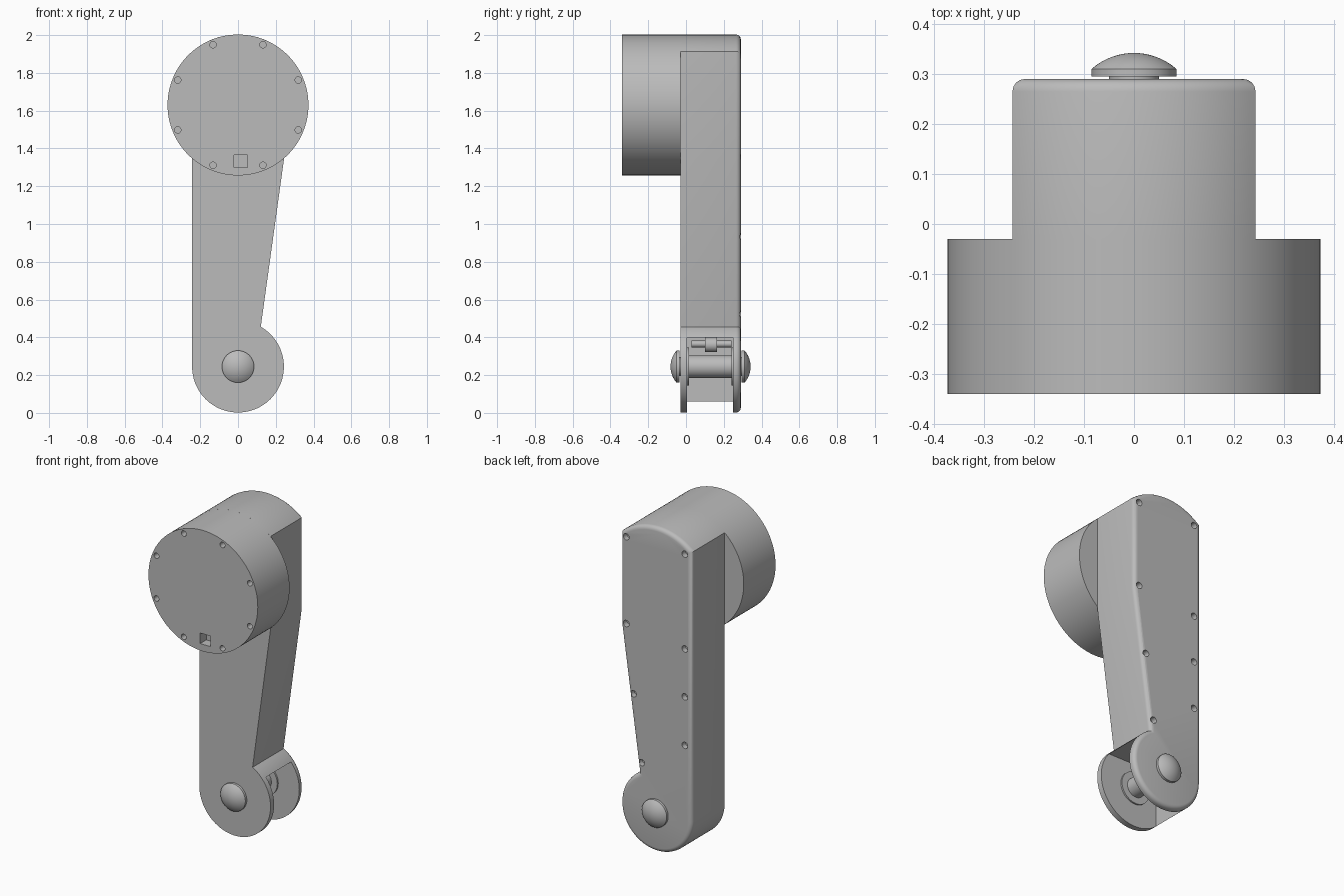
import bpy, bmesh
from math import sin, cos, pi, sqrt, radians, atan2
from mathutils import Matrix, Vector

if "Cube" in bpy.data.objects:
    bpy.data.objects.remove(bpy.data.objects["Cube"], do_unlink=True)

grey = bpy.data.materials.new("plain grey")
grey.use_nodes = True
colour = (0.5, 0.5, 0.5, 1)
grey.diffuse_color = colour
grey.node_tree.nodes["Principled BSDF"].inputs["Base Color"].default_value = colour

HUB_Z, HUB_R = 1.63, 0.373
PIVOT_Z, HALF = 0.245, 0.243
FRONT, ARM_FRONT, BACK = -0.34, -0.03, 0.29
SLOT_FRONT, SLOT_BACK = 0.005, 0.25


def arc(cx, cz, r, a0, a1, n):
    return [(cx + r * cos(a0 + (a1 - a0) * i / n), cz + r * sin(a0 + (a1 - a0) * i / n))
            for i in range(n + 1)]


def circle(cx, cz, r, n=64):
    return arc(cx, cz, r, 0, 2 * pi, n)[:-1]


def box(x0, x1, z0, z1):
    return [(x0, z0), (x1, z0), (x1, z1), (x0, z1)]


def prism(bm, pts, y0, y1):
    """Extrude an x-z outline from y0 to y1."""
    face = bm.faces.new([bm.verts.new((x, y0, z)) for x, z in pts])
    geom = bmesh.ops.extrude_face_region(bm, geom=[face])["geom"]
    verts = [g for g in geom if isinstance(g, bmesh.types.BMVert)]
    bmesh.ops.translate(bm, verts=verts, vec=(0, y1 - y0, 0))
    return verts


def finish(bm, name):
    bmesh.ops.recalc_face_normals(bm, faces=bm.faces[:])
    mesh = bpy.data.meshes.new(name)
    bm.to_mesh(mesh)
    bm.free()
    mesh.materials.append(grey)
    obj = bpy.data.objects.new(name, mesh)
    bpy.context.collection.objects.link(obj)
    return obj


def select(obj):
    bpy.ops.object.select_all(action='DESELECT')
    obj.select_set(True)
    bpy.context.view_layer.objects.active = obj


def smooth(obj):
    select(obj)
    bpy.ops.object.shade_smooth_by_angle(angle=radians(30))


def cut(obj, cutter_bm):
    cutter = finish(cutter_bm, "cutter")
    cutter.hide_render = True
    mod = obj.modifiers.new("cut", 'BOOLEAN')
    mod.operation, mod.solver, mod.object = 'DIFFERENCE', 'EXACT', cutter
    select(obj)
    bpy.ops.object.modifier_apply(modifier=mod.name)
    bpy.data.objects.remove(cutter, do_unlink=True)


def rod(name, x, z, r, y0, y1):
    bm = bmesh.new()
    prism(bm, circle(x, z, r, 48), y0, y1)
    smooth(finish(bm, name))


# Round hub, trimmed to the arm width behind its flange
bm = bmesh.new()
prism(bm, circle(0, HUB_Z, HUB_R, 96), FRONT, ARM_FRONT)
hub = finish(bm, "hub")
bm = bmesh.new()
turn = Matrix.Rotation(radians(90), 4, 'X')
for s in (-1, 1):
    side = [(HALF, -0.21), (0.31, -0.275), (0.6, -0.275), (0.6, 0.1), (HALF, 0.1)]
    start = len(bm.verts)
    prism(bm, [(s * x, y) for x, y in side], -2.5, -0.5)
bmesh.ops.transform(bm, matrix=turn, verts=bm.verts[:])
cut(hub, bm)

# Screw holes and square socket in the hub face
bm = bmesh.new()
for k in range(8):
    a = radians(22.5 + 45 * k)
    prism(bm, circle(0.345 * cos(a), HUB_Z + 0.345 * sin(a), 0.017, 20), FRONT - 0.1, FRONT + 0.04)
prism(bm, box(-0.02, 0.05, 1.3, 1.365), FRONT - 0.1, FRONT + 0.06)
cut(hub, bm)
smooth(hub)

# Tapered arm with a rounded back edge
corner = atan2(sqrt(HUB_R ** 2 - HALF ** 2), HALF)
notch = atan2(0.455 - PIVOT_Z, 0.12)
outline = arc(0, HUB_Z, HUB_R, corner, pi - corner, 32)
outline += arc(0, PIVOT_Z, HALF, pi, 2 * pi + notch, 64)
outline += [(HALF, 1.34)]
bm = bmesh.new()
prism(bm, outline, ARM_FRONT, BACK)
rim = [e for e in bm.edges if all(v.co.y > BACK - 0.001 for v in e.verts)]
bmesh.ops.bevel(bm, geom=rim, offset=0.025, offset_type='OFFSET', segments=4,
                profile=0.5, affect='EDGES', clamp_overlap=False)
arm = finish(bm, "arm")

# Fork slot and back screw holes
bm = bmesh.new()
slot = prism(bm, box(-0.157, 0.5, -0.2, 0.4), SLOT_FRONT, SLOT_BACK)
cut(arm, bm)
bm = bmesh.new()
for x, z in [(0.205, 1.89), (-0.195, 1.89), (0.205, 1.355), (0.155, 0.935),
             (0.1, 0.525), (-0.195, 1.305), (-0.195, 1.01), (-0.195, 0.71)]:
    prism(bm, circle(x, z, 0.02, 20), BACK - 0.035, BACK + 0.1)
cut(arm, bm)
smooth(arm)

# Axle, its washers, and the small roller above it
rod("axle", 0, PIVOT_Z, 0.06, SLOT_FRONT, SLOT_BACK)
rod("front_washer", 0, PIVOT_Z, 0.1, SLOT_FRONT, SLOT_FRONT + 0.01)
rod("back_washer", 0, PIVOT_Z, 0.1, SLOT_BACK - 0.01, SLOT_BACK)
rod("roller_pin", -0.05, 0.365, 0.018, 0.03, 0.24)
rod("roller", -0.05, 0.36, 0.038, 0.1, 0.165)

# Domed axle heads, front and back
DOME_R, DOME_H = 0.085, 0.032
ball = (DOME_R ** 2 + DOME_H ** 2) / (2 * DOME_H)
profile = [(0, -0.01), (0.05, -0.01), (0.05, 0.005), (DOME_R, 0.005), (DOME_R, 0.02)]
for i in range(7, -1, -1):
    r = DOME_R * i / 8
    profile.append((r, 0.02 + DOME_H - ball + sqrt(ball ** 2 - r ** 2)))
for name, y, s in (("front_axle_head", ARM_FRONT, -1), ("back_axle_head", BACK, 1)):
    bm = bmesh.new()
    vs = [bm.verts.new((r, y + s * d, PIVOT_Z)) for r, d in profile]
    es = [bm.edges.new(pair) for pair in zip(vs, vs[1:])]
    bmesh.ops.spin(bm, geom=vs + es, cent=(0, 0, PIVOT_Z), axis=(0, 1, 0),
                   angle=2 * pi, steps=48)
    bmesh.ops.remove_doubles(bm, verts=bm.verts[:], dist=0.0001)
    smooth(finish(bm, name))
